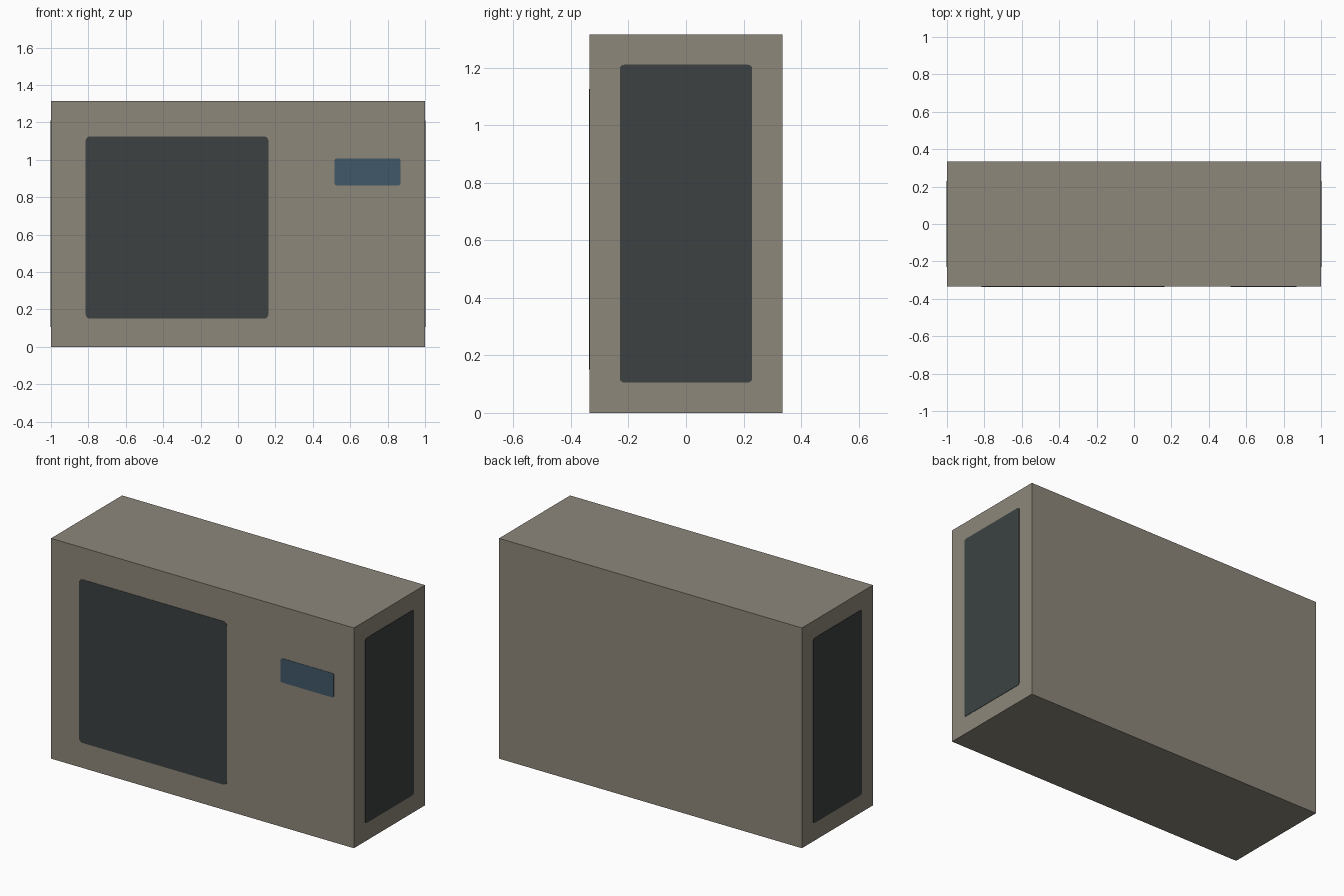
import bpy, bmesh, math
from mathutils import Matrix, Vector

if "Cube" in bpy.data.objects:
    bpy.data.objects.remove(bpy.data.objects["Cube"])

W, D, H = 2.0, 0.67, 1.315
PLATE = 0.002


def material(name, rgb):
    m = bpy.data.materials.new(name)
    m.diffuse_color = (*rgb, 1)
    m.use_nodes = True
    m.node_tree.nodes["Principled BSDF"].inputs["Base Color"].default_value = m.diffuse_color
    return m


casing_mat = material("warm_grey_casing", (0.27, 0.242, 0.198))
grille_mat = material("dark_grille", (0.045, 0.053, 0.053))
display_mat = material("blue_grey_display", (0.053, 0.098, 0.141))


def finish(name, bm, mat):
    bmesh.ops.recalc_face_normals(bm, faces=bm.faces)
    me = bpy.data.meshes.new(name)
    bm.to_mesh(me)
    bm.free()
    me.materials.append(mat)
    ob = bpy.data.objects.new(name, me)
    bpy.context.collection.objects.link(ob)
    return ob


def rounded_plate(name, u0, u1, z0, z1, radius, turn, offset, mat):
    """Thin rounded plate on the face that points to -y before turning about z."""
    bm = bmesh.new()
    verts = []
    corners = [(u1, z1, 0, -1, -1), (u0, z1, 90, 1, -1), (u0, z0, 180, 1, 1), (u1, z0, 270, -1, 1)]
    for u, z, start, su, sz in corners:
        for k in range(5):
            a = math.radians(start + k * 22.5)
            verts.append(bm.verts.new((u + su * radius + radius * math.cos(a), -offset,
                                       z + sz * radius + radius * math.sin(a))))
    face = bm.faces.new(verts)
    ext = bmesh.ops.extrude_face_region(bm, geom=[face])
    moved = [g for g in ext["geom"] if isinstance(g, bmesh.types.BMVert)]
    bmesh.ops.translate(bm, verts=moved, vec=Vector((0, -PLATE, 0)))
    bm.transform(Matrix.Rotation(turn, 4, 'Z'))
    return finish(name, bm, mat)


# Box casing
bm = bmesh.new()
bmesh.ops.create_cube(bm, size=1)
bm.transform(Matrix.Translation((0, 0, H / 2)) @ Matrix.Diagonal((W, D, H, 1)))
finish("casing", bm, casing_mat)

# Front grille and small display
rounded_plate("front_grille", -0.815, 0.163, 0.15, 1.125, 0.025, 0, D / 2, grille_mat)
rounded_plate("front_display", 0.517, 0.868, 0.863, 1.007, 0.01, 0, D / 2, display_mat)

# Matching grilles on both ends
for side, turn in (("right", math.pi / 2), ("left", -math.pi / 2)):
    rounded_plate(side + "_grille", -0.23, 0.23, 0.106, 1.21, 0.014, turn, W / 2, grille_mat)
